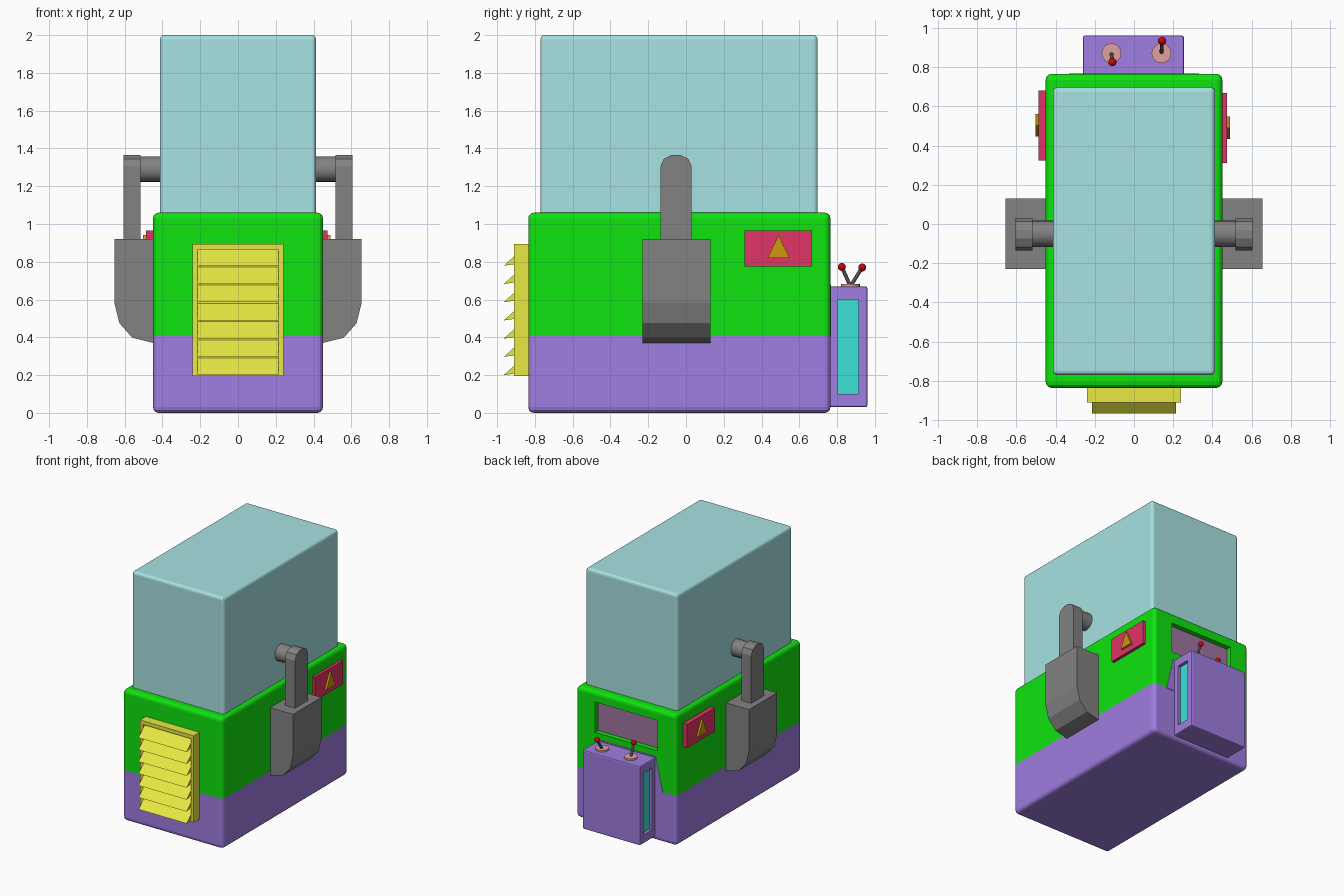
import bpy, bmesh
from mathutils import Vector

if "Cube" in bpy.data.objects:
    bpy.data.objects.remove(bpy.data.objects["Cube"])


def material(name, r, g, b):
    m = bpy.data.materials.new(name)
    m.diffuse_color = [((c / 255 + 0.055) / 1.055) ** 2.4 for c in (r, g, b)] + [1]
    m.use_nodes = True
    m.node_tree.nodes["Principled BSDF"].inputs["Base Color"].default_value = m.diffuse_color
    return m


GREEN = material("green", 15, 228, 15)
PURPLE = material("purple", 160, 125, 225)
GLASS = material("pale_blue", 168, 226, 226)
YELLOW = material("yellow", 232, 232, 68)
PINK = material("crimson", 225, 52, 102)
GOLD = material("gold", 205, 152, 15)
CYAN = material("cyan", 60, 226, 214)
SALMON = material("salmon", 226, 160, 160)
RED = material("red", 205, 5, 5)
MAUVE = material("mauve", 160, 118, 160)
GREY = material("dark_grey", 130, 130, 130)


def finish(name, bm, mats):
    bmesh.ops.recalc_face_normals(bm, faces=bm.faces)
    me = bpy.data.meshes.new(name)
    bm.to_mesh(me)
    bm.free()
    for m in mats:
        me.materials.append(m)
    ob = bpy.data.objects.new(name, me)
    bpy.context.collection.objects.link(ob)
    return ob


def box_bm(lo, hi, bevel=0, segments=3):
    bm = bmesh.new()
    bmesh.ops.create_cube(bm, size=1)
    for v in bm.verts:
        v.co = [l + (c + 0.5) * (h - l) for c, l, h in zip(v.co, lo, hi)]
    if bevel:
        bmesh.ops.bevel(bm, geom=bm.edges[:], offset=bevel, segments=segments,
                        profile=0.5, affect='EDGES')
    return bm


def box(name, lo, hi, mat, bevel=0, segments=3):
    return finish(name, box_bm(lo, hi, bevel, segments), [mat])


def prism(name, pts, axis, a, b, mat):
    """Extrude a 2D profile along an axis; profile uses the other two axes in order."""
    bm = bmesh.new()
    vs = []
    for p in pts:
        co = list(p)
        co.insert(axis, a)
        vs.append(bm.verts.new(co))
    f = bm.faces.new(vs)
    ext = bmesh.ops.extrude_face_region(bm, geom=[f])
    d = Vector((0, 0, 0))
    d[axis] = b - a
    bmesh.ops.translate(bm, vec=d, verts=[v for v in ext["geom"] if isinstance(v, bmesh.types.BMVert)])
    return finish(name, bm, [mat])


def rod(name, p, q, r, mat, sides=24):
    p, q = Vector(p), Vector(q)
    bm = bmesh.new()
    bmesh.ops.create_cone(bm, cap_ends=True, segments=sides, radius1=r, radius2=r, depth=(q - p).length)
    rot = (q - p).to_track_quat('Z', 'Y')
    for v in bm.verts:
        v.co = rot @ v.co + (p + q) / 2
    ob = finish(name, bm, [mat])
    smooth(ob)
    return ob


def smooth(ob):
    bpy.ops.object.select_all(action='DESELECT')
    bpy.context.view_layer.objects.active = ob
    ob.select_set(True)
    bpy.ops.object.shade_smooth_by_angle()


def cut(ob, name, lo, hi):
    c = box(name, lo, hi, None)
    c.hide_render = True
    c.hide_viewport = True
    m = ob.modifiers.new("recess", 'BOOLEAN')
    m.operation = 'DIFFERENCE'
    m.solver = 'EXACT'
    m.object = c


# two-tone lower body
bm = box_bm((-0.45, -0.835, 0), (0.45, 0.765, 1.06), 0.03)
bmesh.ops.bisect_plane(bm, geom=bm.verts[:] + bm.edges[:] + bm.faces[:],
                       plane_co=(0, 0, 0.41), plane_no=(0, 0, 1))
for f in bm.faces:
    f.material_index = 1 if f.calc_center_median().z < 0.41 else 0
body = finish("lower_body", bm, [GREEN, PURPLE])
cut(body, "window_cutter", (-0.28, 0.72, 0.73), (0.28, 0.9, 0.975))
box("window_panel", (-0.28, 0.71, 0.73), (0.28, 0.725, 0.975), MAUVE)
prism("rear_purple_panel", [(-0.33, 0.405), (0.33, 0.405), (0.265, 0.68), (-0.265, 0.68)],
      1, 0.755, 0.768, PURPLE)

# upper tank
box("upper_tank", (-0.413, -0.77, 0.95), (0.413, 0.697, 2.0), GLASS, 0.022)

# front vent: frame and slanted slats
vent = box("vent_frame", (-0.24, -0.91, 0.195), (0.24, -0.82, 0.895), YELLOW)
cut(vent, "vent_cutter", (-0.215, -1.0, 0.215), (0.215, -0.865, 0.865))
for i in range(7):
    z = 0.2 + i * 0.0965
    prism("vent_slat", [(-0.965, z), (-0.86, z + 0.015), (-0.86, z + 0.095)],
          0, -0.215, 0.215, YELLOW)

# rear control box with recessed side panels
ctrl = box("control_box", (-0.26, 0.75, 0.03), (0.255, 0.96, 0.67), PURPLE, 0.01, 2)
for x, s in ((0.255, 1), (-0.26, -1)):
    a, b = sorted((x - s * 0.03, x + s * 0.1))
    cut(ctrl, "side_panel_cutter", (a, 0.803, 0.1), (b, 0.913, 0.6))
    a, b = sorted((x - s * 0.04, x - s * 0.025))
    box("side_panel", (a, 0.803, 0.1), (b, 0.913, 0.6), CYAN)

# control sticks
for x, tip in ((-0.115, (-0.11, 0.825, 0.773)), (0.14, (0.143, 0.933, 0.77))):
    rod("stick_base", (x, 0.87, 0.66), (x, 0.87, 0.683), 0.05, SALMON)
    rod("stick_shaft", (x, 0.87, 0.67), tip, 0.01, GREY, 10)
    bm = bmesh.new()
    bmesh.ops.create_uvsphere(bm, u_segments=16, v_segments=10, radius=0.021)
    bmesh.ops.translate(bm, vec=tip, verts=bm.verts)
    smooth(finish("stick_knob", bm, [RED]))

# both sides: arm housing, arm, pivot pin and warning plate
housing = [(0.43, 0.92), (0.655, 0.92), (0.655, 0.585), (0.628, 0.475), (0.56, 0.398), (0.43, 0.366)]
arm = [(-0.135, 0.88), (0.03, 0.88), (0.03, 1.305), (0.012, 1.345), (-0.03, 1.366),
       (-0.075, 1.366), (-0.117, 1.345), (-0.135, 1.305)]
for s, dy, dx in ((1, 0, 0), (-1, 0.013, 0.013)):
    prism("arm_housing", [(s * x, z) for x, z in housing], 1, -0.23, 0.13, GREY)
    prism("arm", arm, 0, s * 0.517, s * 0.605, GREY)
    rod("arm_pin", (s * 0.4, -0.05, 1.29), (s * 0.53, -0.05, 1.29), 0.067, GREY)
    a, b = sorted((s * 0.44, s * (0.474 + dx)))
    box("warning_plate", (a, 0.31 + dy, 0.775), (b, 0.667 + dy, 0.965), PINK)
    prism("warning_triangle", [(0.432 + dy, 0.82), (0.548 + dy, 0.82), (0.49 + dy, 0.942)],
          0, s * 0.46, s * (0.49 + dx), GOLD)
